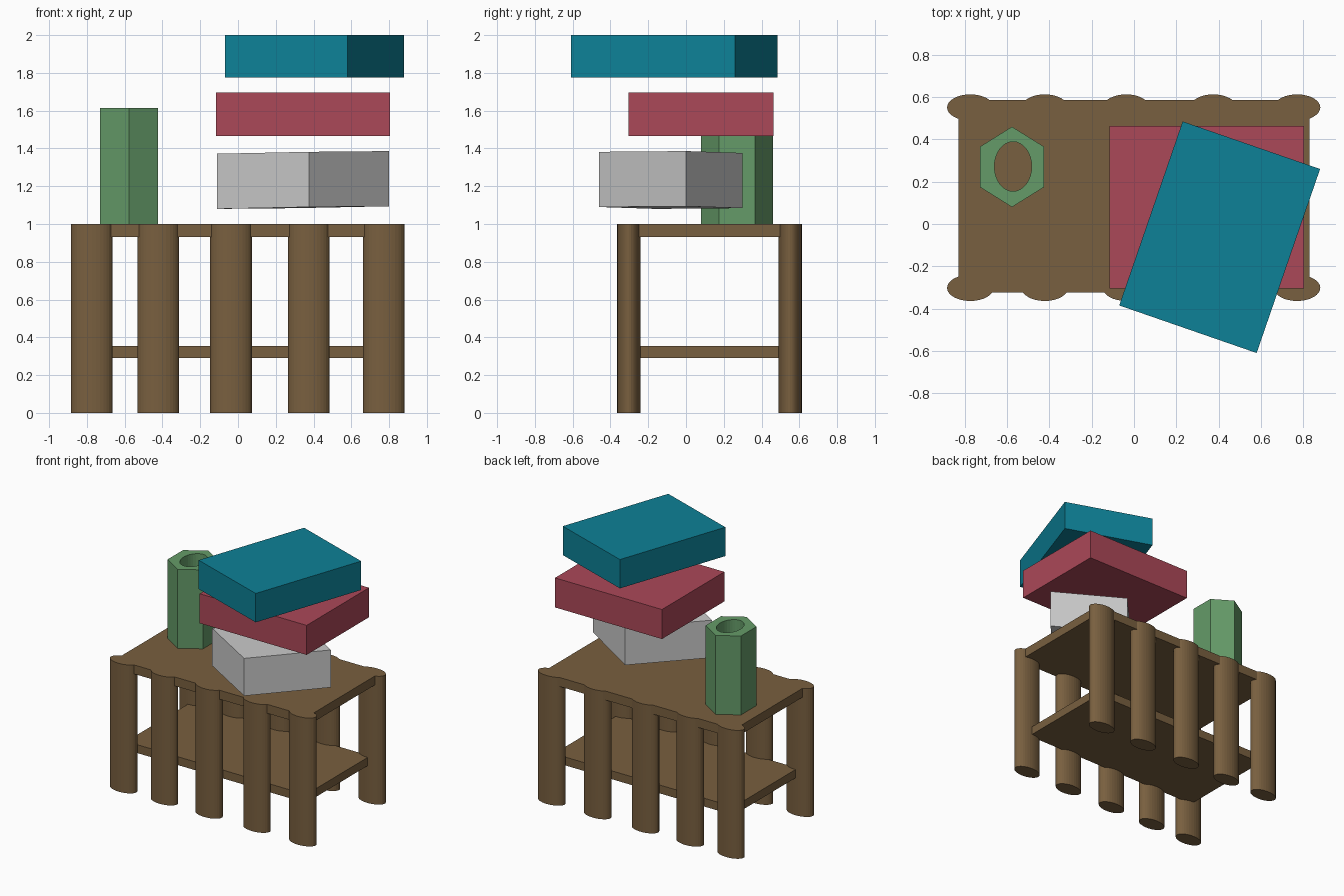
import bpy
import bmesh
from math import radians, pi
from mathutils import Matrix, Vector

if "Cube" in bpy.data.objects:
    bpy.data.objects.remove(bpy.data.objects["Cube"])


def material(name, rgb):
    mat = bpy.data.materials.new(name)
    mat.diffuse_color = (*rgb, 1)
    mat.use_nodes = True
    mat.node_tree.nodes["Principled BSDF"].inputs["Base Color"].default_value = mat.diffuse_color
    return mat


WOOD = material("wood", (0.19, 0.115, 0.05))
TEAL = material("teal", (0.004, 0.22, 0.31))
RED = material("red", (0.41, 0.065, 0.098))
GREEN = material("green", (0.13, 0.33, 0.14))


def finish(name, bm, mat):
    mesh = bpy.data.meshes.new(name)
    bmesh.ops.recalc_face_normals(bm, faces=bm.faces)
    bm.to_mesh(mesh)
    bm.free()
    obj = bpy.data.objects.new(name, mesh)
    bpy.context.collection.objects.link(obj)
    if mat:
        mesh.materials.append(mat)
    return obj


def block(name, corner, u, v, height, mat=None):
    """Box spanned from a bottom corner by two edge vectors and a height."""
    bm = bmesh.new()
    bmesh.ops.create_cube(bm, size=1)
    u, v, w = Vector(u), Vector(v), Vector((0, 0, height))
    for vert in bm.verts:
        a, b, c = vert.co + Vector((0.5, 0.5, 0.5))
        vert.co = Vector(corner) + u * a + v * b + w * c
    return finish(name, bm, mat)


def column(name, x, y, z0, z1, rx, ry, sides, mat=None, turn=0):
    """Upright prism with an elliptical footprint."""
    bm = bmesh.new()
    bmesh.ops.create_cone(bm, cap_ends=True, segments=sides, radius1=1, radius2=1, depth=1)
    bm.transform(Matrix.Translation((x, y, (z0 + z1) / 2))
                 @ Matrix.Diagonal((rx, ry, z1 - z0, 1))
                 @ Matrix.Rotation(turn, 4, 'Z'))
    return finish(name, bm, mat)


# Table: top, lower shelf and two rows of oval legs
block("table_top", (-0.83, -0.324, 0.93), (1.66, 0, 0), (0, 0.911, 0), 0.07, WOOD)
block("lower_shelf", (-0.775, -0.27, 0.29), (1.55, 0, 0), (0, 0.79, 0), 0.065, WOOD)
for row, y in (("front", -0.302), ("back", 0.551)):
    for i, x in enumerate((-0.774, -0.422, -0.037, 0.375, 0.771)):
        column(f"{row}_leg_{i + 1}", x, y, 0, 1, 0.11, 0.062, 32, WOOD)

# Hexagonal vase with an oval bore right through it
vase = column("vase", -0.577, 0.27, 1.0, 1.615, 0.176, 0.19, 6, GREEN)
# turn the hexagon so that its points face front and back
pointed = max(v.co.y for v in vase.data.vertices) > 0.27 + 0.185
if not pointed:
    bpy.data.objects.remove(vase)
    vase = column("vase", -0.577, 0.27, 1.0, 1.615, 0.176, 0.19, 6, GREEN, radians(30))
bore = column("vase_bore_cutter", -0.572, 0.272, 0.9, 1.7, 0.088, 0.117, 32, GREEN)
bore.hide_render = True
bore.hide_set(True)
cut = vase.modifiers.new("bore", 'BOOLEAN')
cut.operation = 'DIFFERENCE'
cut.solver = 'EXACT'
cut.object = bore

# Floating stack of three blocks, the lowest slightly skewed
block("lower_block", (0.375, -0.46, 1.09), (0.425, 0.46, 0.004), (-0.485, 0.30, -0.01), 0.292)
block("middle_block", (-0.117, -0.305, 1.465), (0.922, 0, 0), (0, 0.768, 0), 0.23, RED)
block("upper_block", (-0.07, -0.385, 1.775), (0.65, -0.225, 0), (0.30, 0.87, 0), 0.225, TEAL)
